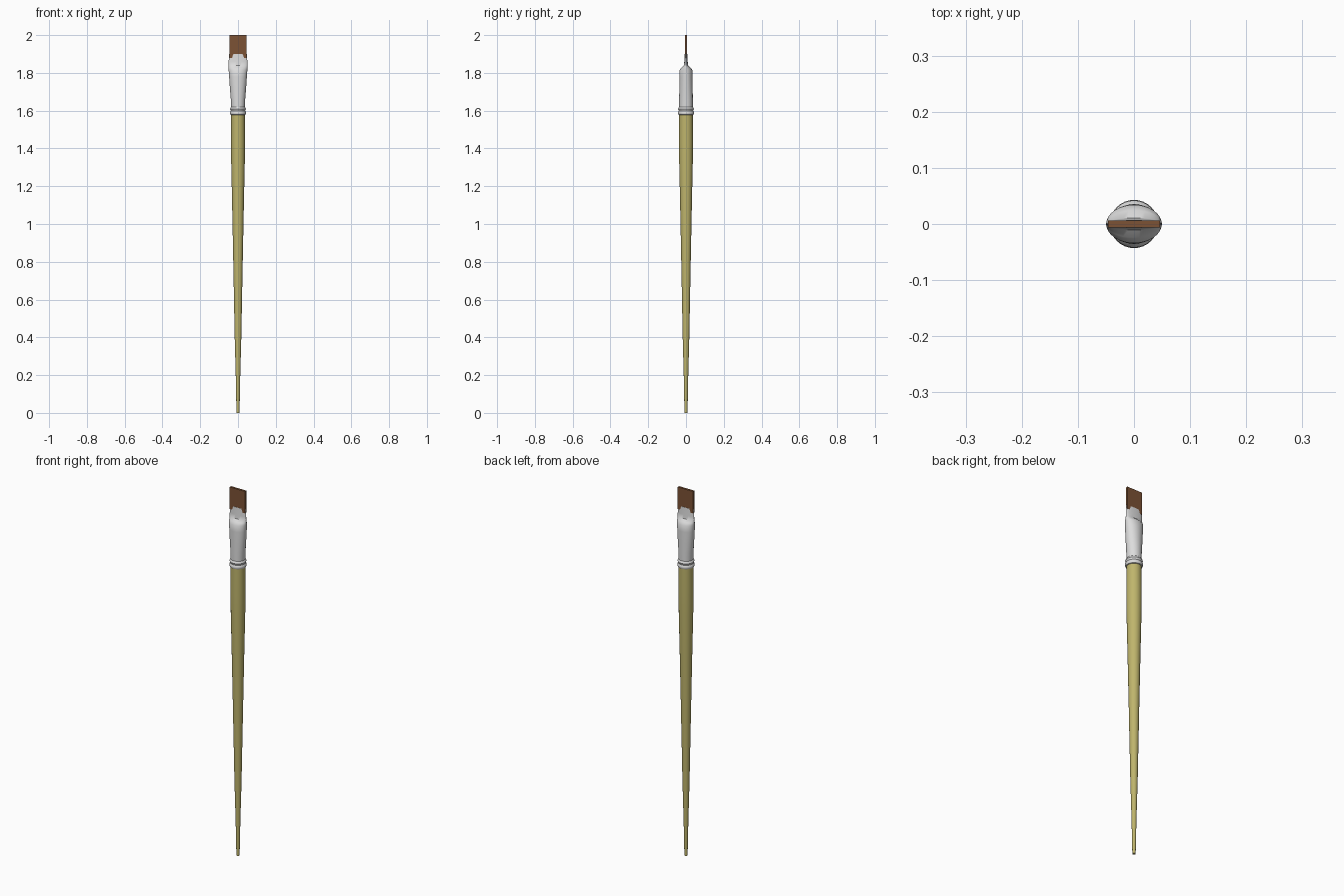
import bpy, bmesh, math

if "Cube" in bpy.data.objects:
    bpy.data.objects.remove(bpy.data.objects["Cube"])

SIDES = 32


def material(name, rgb):
    m = bpy.data.materials.new(name)
    m.diffuse_color = (*rgb, 1)
    m.use_nodes = True
    m.node_tree.nodes["Principled BSDF"].inputs["Base Color"].default_value = m.diffuse_color
    return m


olive = material("olive yellow", (0.52, 0.46, 0.15))
silver = material("light silver", (0.72, 0.72, 0.72))
brown = material("bristle brown", (0.20, 0.085, 0.035))


def loft(name, sections, mat, angle=40):
    """Skin elliptical sections (z, half width x, half depth y)."""
    bm = bmesh.new()
    rings = []
    for z, rx, ry in sections:
        rings.append([bm.verts.new((rx * math.cos(2 * math.pi * i / SIDES),
                                    ry * math.sin(2 * math.pi * i / SIDES), z))
                      for i in range(SIDES)])
    for a, b in zip(rings, rings[1:]):
        for i in range(SIDES):
            j = (i + 1) % SIDES
            bm.faces.new((a[i], a[j], b[j], b[i]))
    bm.faces.new(rings[0][::-1])
    bm.faces.new(rings[-1])
    return finish(name, bm, mat, angle)


def finish(name, bm, mat, angle):
    bmesh.ops.recalc_face_normals(bm, faces=bm.faces)
    me = bpy.data.meshes.new(name)
    bm.to_mesh(me)
    bm.free()
    me.materials.append(mat)
    ob = bpy.data.objects.new(name, me)
    bpy.context.collection.objects.link(ob)
    bpy.ops.object.select_all(action='DESELECT')
    ob.select_set(True)
    bpy.context.view_layer.objects.active = ob
    bpy.ops.object.shade_smooth_by_angle(angle=math.radians(angle))
    return ob


# Long tapered wooden handle
handle = [(0, .008), (.2, .012), (.4, .0175), (.8, .025), (1.1, .031),
          (1.33, .036), (1.45, .037), (1.59, .036)]
loft("handle", [(z, r, r) for z, r in handle], olive)

# Double beaded collar where the metal grips the handle
collar = [(1.577, .036), (1.579, .040), (1.586, .043), (1.593, .042), (1.599, .038),
          (1.604, .039), (1.609, .042), (1.615, .040), (1.620, .036)]
loft("collar", [(z, r, r) for z, r in collar], silver)

# Metal ferrule: round below, widening, then crimped flat
loft("ferrule", [(1.61, .036, .036), (1.66, .038, .036), (1.72, .043, .0355),
                 (1.78, .047, .035), (1.815, .0495, .034), (1.828, .050, .024),
                 (1.84, .050, .011), (1.86, .0495, .009), (1.90, .047, .007)], silver)

# Flat square-ended bristles
bm = bmesh.new()
bmesh.ops.create_cube(bm, size=1)
for v in bm.verts:
    v.co = (v.co.x * .092, v.co.y * .012, 1.94 + v.co.z * .12)
finish("bristles", bm, brown, 30)
